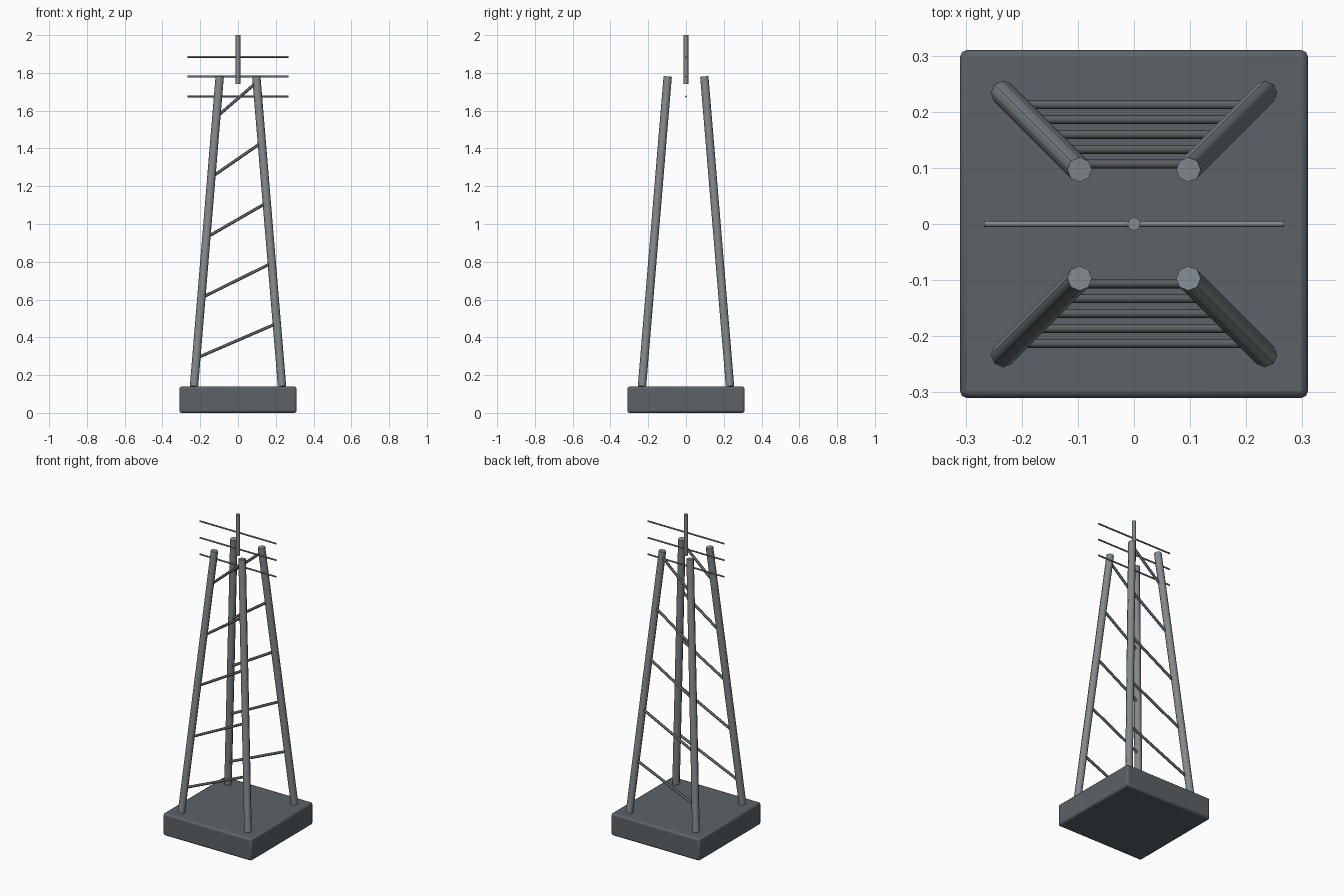
import bpy
import math
from mathutils import Vector

if "Cube" in bpy.data.objects:
    bpy.data.objects.remove(bpy.data.objects["Cube"])


def material(name, rgb):
    m = bpy.data.materials.new(name)
    m.diffuse_color = (*rgb, 1)
    m.use_nodes = True
    m.node_tree.nodes["Principled BSDF"].inputs["Base Color"].default_value = m.diffuse_color
    return m


DARK = material("dark_base", (0.107, 0.123, 0.137))
STEEL = material("steel", (0.225, 0.255, 0.27))
BRACE = material("dark_steel", (0.11, 0.12, 0.125))


def finish(o, name, mat, angle):
    o.name = name
    o.data.materials.append(mat)
    bpy.ops.object.shade_smooth_by_angle(angle=math.radians(angle))


def rod(name, a, b, r, mat, sides=8):
    """Straight cylinder running from a to b."""
    a, b = Vector(a), Vector(b)
    d = b - a
    bpy.ops.mesh.primitive_cylinder_add(vertices=sides, radius=r, depth=d.length,
                                        location=(a + b) / 2)
    o = bpy.context.object
    o.rotation_euler = d.to_track_quat('Z', 'Y').to_euler()
    finish(o, name, mat, 50)


BASE_TOP, LEG_TOP = 0.14, 1.78


def spread(z):
    """Distance of the leg axis from the centre planes at height z."""
    return 0.233 - (0.233 - 0.097) * (z - BASE_TOP) / (LEG_TOP - BASE_TOP)


# Base block with softened edges
bpy.ops.mesh.primitive_cube_add(size=1, location=(0, 0, BASE_TOP / 2))
base = bpy.context.object
base.scale = (0.62, 0.62, BASE_TOP)
bpy.ops.object.transform_apply(location=False, rotation=False, scale=True)
bev = base.modifiers.new("edge_bevel", 'BEVEL')
bev.width = 0.012
bev.segments = 2
finish(base, "base", DARK, 30)

# Four tapering legs
lo, hi = spread(BASE_TOP), spread(LEG_TOP)
for sx in (-1, 1):
    for sy in (-1, 1):
        rod("leg", (sx * lo, sy * lo, BASE_TOP), (sx * hi, sy * hi, LEG_TOP), 0.022, STEEL)

# Slanted braces on front and back
for i in range(5):
    z = 0.385 + 0.32 * i
    s = spread(z)
    for sy in (-1, 1):
        rod("brace", (-s, sy * s, z - 0.092), (s, sy * s, z + 0.092), 0.008, BRACE)

# Mast and antenna crossbars
rod("mast", (0, 0, 1.74), (0, 0, 2.0), 0.012, STEEL)
for z in (1.675, 1.78, 1.885):
    rod("crossbar", (-0.267, 0, z), (0.267, 0, z), 0.005, STEEL)
